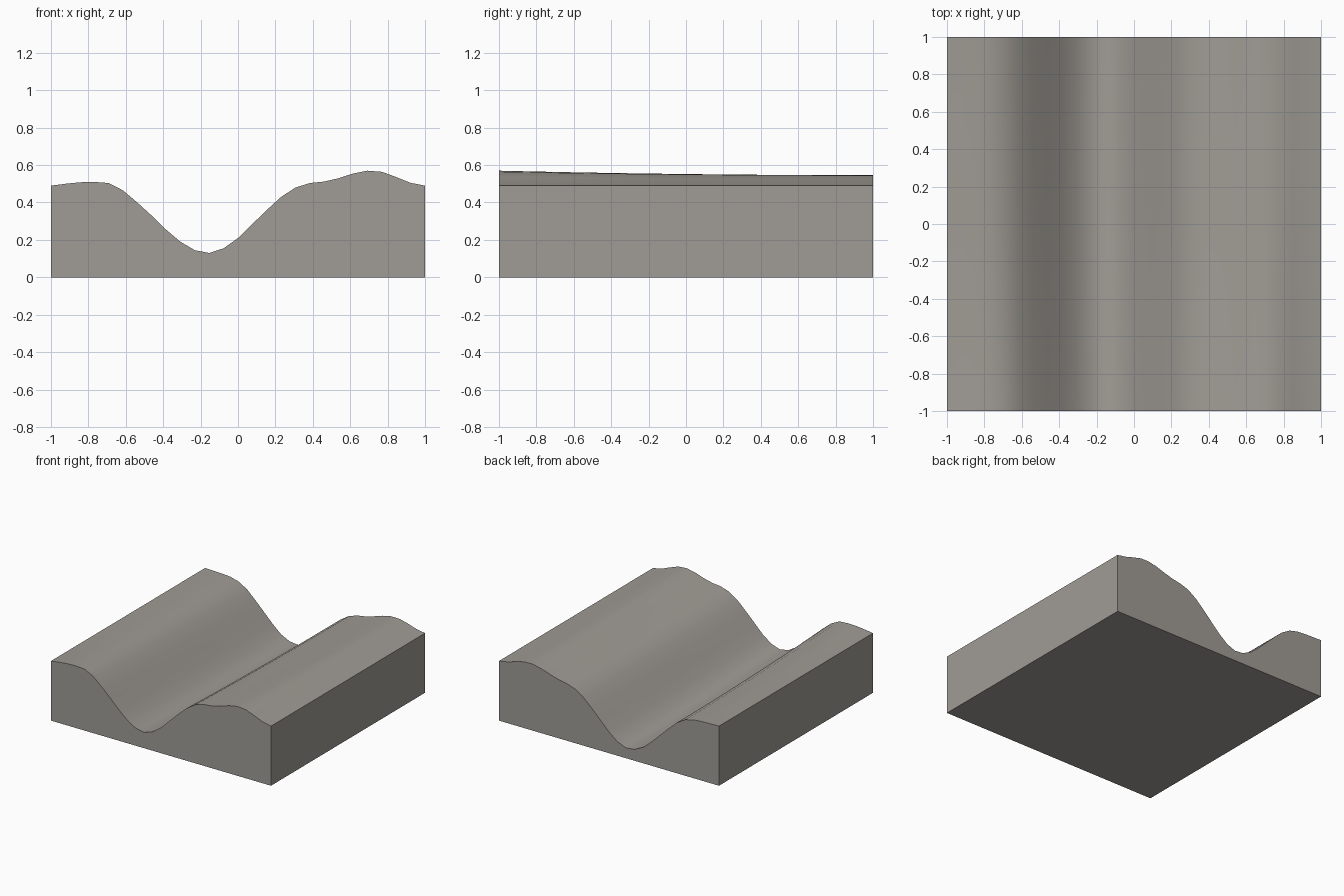
import bpy, bmesh, math

cube = bpy.data.objects.get("Cube")
if cube:
    bpy.data.objects.remove(cube, do_unlink=True)

SEGMENTS = 26

# Height of the ground in hundredths, from right bank to left bank
FRONT = [49, 50, 50.8, 51, 50.4, 46.5, 40, 33, 25.5, 19, 14.5, 13, 15.5, 21,
         28.5, 36, 43, 48, 50.4, 51.2, 53, 55.5, 57, 56.4, 53.6, 50.5, 49]
BACK = [49, 48.8, 48.6, 48, 46, 41.5, 34.5, 27, 19.5, 13, 9.3, 8.5, 11.5, 17.5,
        25, 32.5, 39.5, 44.5, 47, 48.3, 50.5, 53, 54.6, 54.5, 52.6, 50.3, 49]


def ground_height(column, row):
    """Blend the front profile into the back one, easing toward the back."""
    blend = 1 - (1 - row / SEGMENTS) ** 2
    return (FRONT[column] * (1 - blend) + BACK[column] * blend) / 100


def make_material(name, colour):
    material = bpy.data.materials.new(name)
    material.use_nodes = True
    material.diffuse_color = colour
    shader = next(n for n in material.node_tree.nodes if n.type == "BSDF_PRINCIPLED")
    shader.inputs["Base Color"].default_value = colour
    return material


# Undulating top surface
bm = bmesh.new()
bmesh.ops.create_grid(bm, x_segments=SEGMENTS, y_segments=SEGMENTS, size=1)
for vert in bm.verts:
    column = round((vert.co.x + 1) / 2 * SEGMENTS)
    row = round((vert.co.y + 1) / 2 * SEGMENTS)
    vert.co.z = ground_height(column, row)

# Straight walls down to the floor, then a flat underside
rim = [edge for edge in bm.edges if edge.is_boundary]
skirt = bmesh.ops.extrude_edge_only(bm, edges=rim)["geom"]
for item in skirt:
    if isinstance(item, bmesh.types.BMVert):
        item.co.z = 0
bmesh.ops.holes_fill(bm, edges=[edge for edge in bm.edges if edge.is_boundary], sides=0)
bmesh.ops.recalc_face_normals(bm, faces=bm.faces)

mesh = bpy.data.meshes.new("valley_terrain")
bm.to_mesh(mesh)
bm.free()
mesh.materials.append(make_material("stone_grey", (0.35, 0.33, 0.30, 1)))

terrain = bpy.data.objects.new("valley_terrain", mesh)
bpy.context.collection.objects.link(terrain)

# Smooth ground with crisp block edges
bpy.ops.object.select_all(action="DESELECT")
terrain.select_set(True)
bpy.context.view_layer.objects.active = terrain
bpy.ops.object.shade_smooth_by_angle(angle=math.radians(30))
